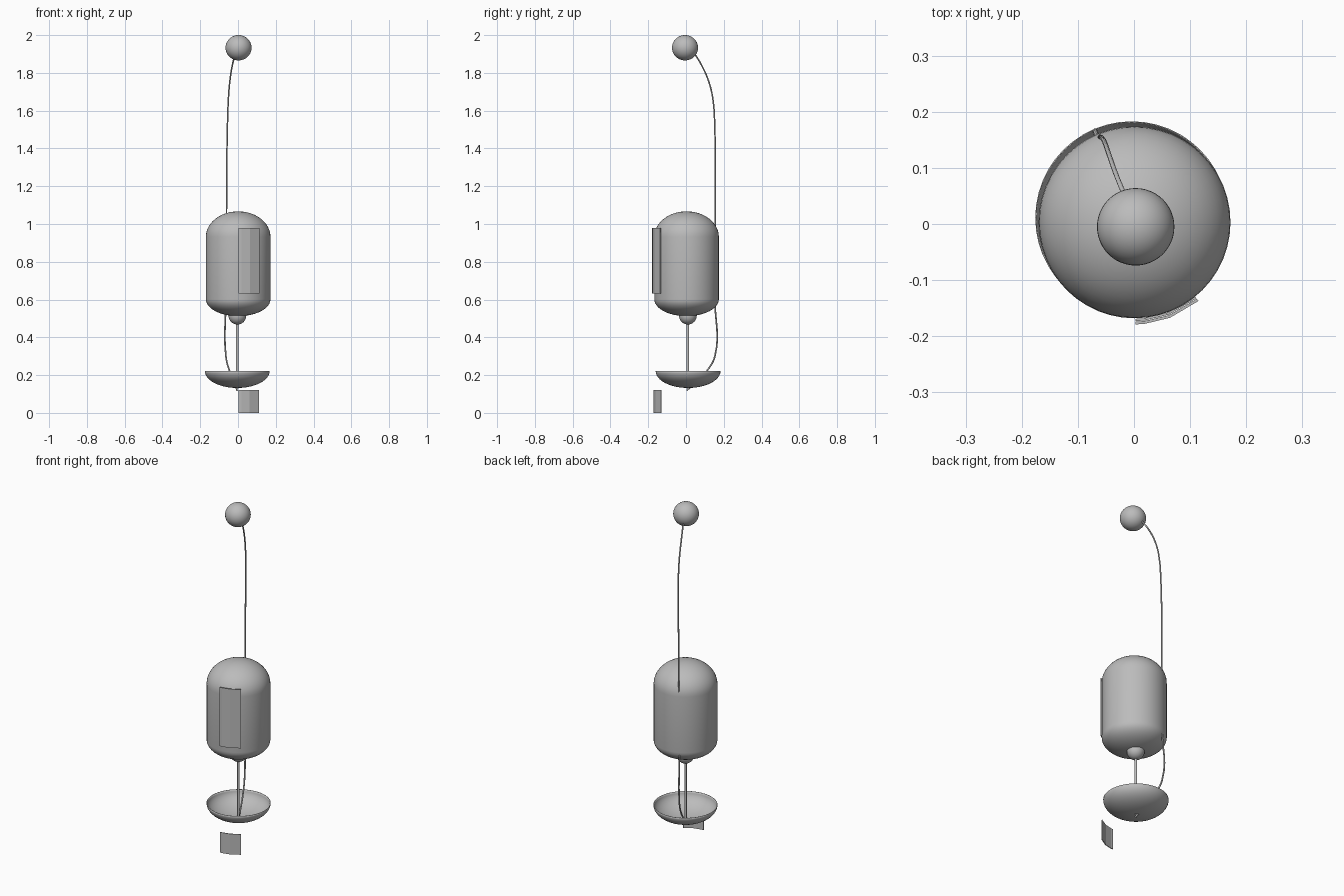
import bpy, bmesh, math
from mathutils import Vector

if "Cube" in bpy.data.objects:
    bpy.data.objects.remove(bpy.data.objects["Cube"])

# One plain grey for everything
grey = bpy.data.materials.new("plain grey")
grey.use_nodes = True
colour = (0.5, 0.5, 0.5, 1)
grey.diffuse_color = colour
grey.node_tree.nodes["Principled BSDF"].inputs["Base Color"].default_value = colour


def finish(name, bm, loc=(0, 0, 0), smooth=True):
    bmesh.ops.remove_doubles(bm, verts=bm.verts, dist=1e-5)
    bmesh.ops.recalc_face_normals(bm, faces=bm.faces)
    mesh = bpy.data.meshes.new(name)
    bm.to_mesh(mesh)
    bm.free()
    mesh.materials.append(grey)
    obj = bpy.data.objects.new(name, mesh)
    obj.location = loc
    bpy.context.collection.objects.link(obj)
    if smooth:
        bpy.ops.object.select_all(action='DESELECT')
        obj.select_set(True)
        bpy.context.view_layer.objects.active = obj
        bpy.ops.object.shade_smooth_by_angle(angle=math.radians(40))
    return obj


def lathe(name, profile, loc, steps=48):
    """Spin (radius, height) points around the vertical axis."""
    bm = bmesh.new()
    verts = [bm.verts.new((r, 0, z)) for r, z in profile]
    edges = [bm.edges.new(pair) for pair in zip(verts, verts[1:])]
    bmesh.ops.spin(bm, geom=verts + edges, cent=(0, 0, 0), axis=(0, 0, 1),
                   angle=math.tau, steps=steps, use_merge=True)
    return finish(name, bm, loc)


def arc(radius, height, z, start, end, n=12):
    """Elliptical arc in the profile plane, angles in degrees."""
    angles = [math.radians(start + (end - start) * i / n) for i in range(n + 1)]
    return [(max(0, radius * math.cos(a)), z + height * math.sin(a)) for a in angles]


def tube(name, points, radius):
    """Smooth round wire through the points."""
    curve = bpy.data.curves.new(name, 'CURVE')
    curve.dimensions = '3D'
    curve.bevel_depth = radius
    curve.bevel_resolution = 2
    curve.use_fill_caps = True
    spline = curve.splines.new('BEZIER')
    spline.bezier_points.add(len(points) - 1)
    for bp, co in zip(spline.bezier_points, points):
        bp.co = co
        bp.handle_left_type = bp.handle_right_type = 'AUTO'
    spline.resolution_u = 6
    curve.materials.append(grey)
    obj = bpy.data.objects.new(name, curve)
    bpy.context.collection.objects.link(obj)


def curved_plate(name, outer, thickness, bottom, top):
    """Thin faceted panel wrapped around the front left of the body."""
    bm = bmesh.new()
    angles = [math.radians(a) for a in (-89, -84, -69, -50)]
    ring = [(outer * math.cos(a), outer * math.sin(a)) for a in angles]
    k = 1 - thickness / outer
    ring += [(x * k, y * k) for x, y in reversed(ring)]
    base = bm.faces.new([bm.verts.new((x, y, bottom)) for x, y in ring])
    new = bmesh.ops.extrude_face_region(bm, geom=[base])["geom"]
    bmesh.ops.translate(bm, vec=Vector((0, 0, top - bottom)),
                        verts=[g for g in new if isinstance(g, bmesh.types.BMVert)])
    finish(name, bm, smooth=False)


# Capsule body with a tall upper dome and a shallow lower dome
lathe("body", arc(0.171, 0.09, 0.602, -90, 0) + arc(0.171, 0.135, 0.932, 0, 90),
      (0.001, 0.003, 0))

# Ball at the top of the wire, and joint under the body
lathe("top_ball", arc(0.069, 0.067, 1.933, -90, 90, 20), (0.003, -0.005, 0))
lathe("lower_joint", arc(0.047, 0.047, 0.515, -90, 90, 16), (-0.003, 0.01, 0), 32)

# Open bowl hanging below
bowl = lathe("bowl", arc(0.172, 0.09, 0.222, -90, 0), (-0.004, 0.011, 0))
shell = bowl.modifiers.new("shell", 'SOLIDIFY')
shell.thickness = 0.002

# Straight centre rod from joint to bowl
lathe("centre_rod", [(0, 0.13), (0.007, 0.13), (0.007, 0.5), (0, 0.5)],
      (-0.004, 0.01, 0), 16)

# Wire from the ball, bending over and down into the body
tube("upper_wire", [(-0.012, 0.04, 1.91), (-0.03, 0.083, 1.84), (-0.045, 0.125, 1.74),
                    (-0.052, 0.145, 1.64), (-0.056, 0.152, 1.52), (-0.06, 0.155, 1.25),
                    (-0.061, 0.155, 0.9)], 0.0042)

# Wire from the body, bending inward to the bottom of the bowl
tube("lower_wire", [(-0.061, 0.154, 0.9), (-0.064, 0.153, 0.6), (-0.064, 0.153, 0.3),
                    (-0.045, 0.11, 0.222), (-0.02, 0.05, 0.16), (-0.005, 0.005, 0.12)], 0.0045)

# Panel on the body and matching loose panel at the ground
curved_plate("body_panel", 0.179, 0.005, 0.632, 0.98)
curved_plate("ground_panel", 0.173, 0.004, 0, 0.121)
